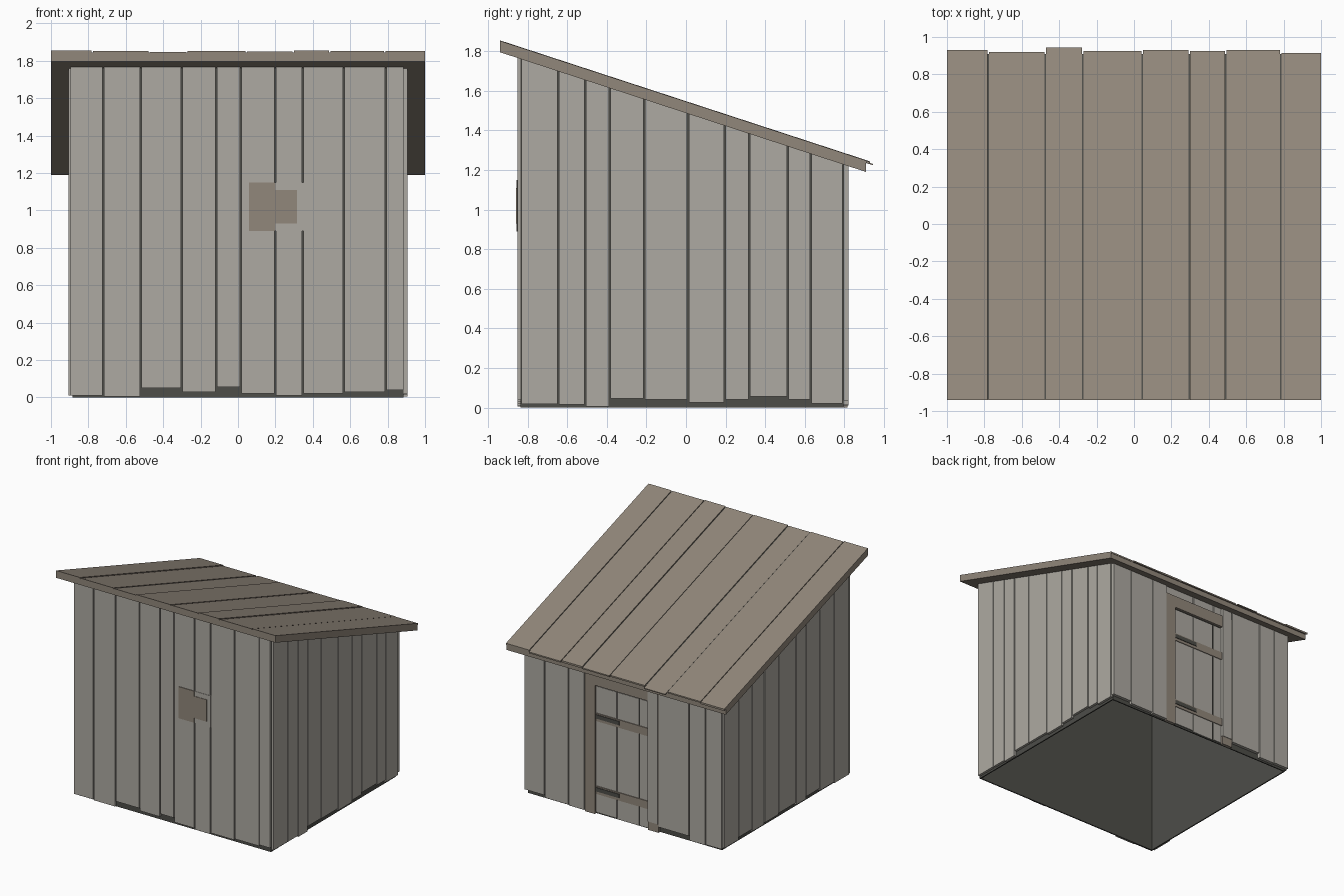
import bpy

cube = bpy.data.objects.get("Cube")
if cube:
    bpy.data.objects.remove(cube, do_unlink=True)


def material(name, rgb):
    m = bpy.data.materials.new(name)
    m.use_nodes = True
    m.diffuse_color = (*rgb, 1)
    m.node_tree.nodes["Principled BSDF"].inputs["Base Color"].default_value = (*rgb, 1)
    return m


GREY = material("weathered grey wood", (0.42, 0.40, 0.36))
BROWN = material("brown wood", (0.285, 0.242, 0.197))
DARK = material("dark grey backing", (0.075, 0.075, 0.066))

GAP = 0.004      # half the slit between two boards


def eave(y):
    """Height of the roof underside at depth y."""
    return 1.488 - 0.327 * y


def above(offset):
    return lambda y: eave(y) + offset


def block(name, x, y, bottom, top, mat):
    """Box whose bottom and top are heights or functions of y."""
    def height(h, v):
        return h(v) if callable(h) else h
    verts = [(px, py, height(h, py)) for h in (bottom, top)
             for px, py in ((x[0], y[0]), (x[1], y[0]), (x[1], y[1]), (x[0], y[1]))]
    faces = [(3, 2, 1, 0), (4, 5, 6, 7)]
    faces += [(i, (i + 1) % 4, (i + 1) % 4 + 4, i + 4) for i in range(4)]
    mesh = bpy.data.meshes.new(name)
    mesh.from_pydata(verts, [], faces)
    mesh.materials.append(mat)
    obj = bpy.data.objects.new(name, mesh)
    bpy.context.collection.objects.link(obj)
    return obj


def boards(name, seams, bottoms, place):
    """Row of upright boards between seams; place gives the x and y spans."""
    for a, b, z in zip(seams, seams[1:], bottoms):
        x, y = place((a + GAP, b - GAP))
        block(name, x, y, z, eave, GREY)


# Dark inner walls, open at the bottom
for name, y in (("front_backing", (-0.835, -0.825)), ("back_backing", (0.785, 0.795))):
    block(name, (-0.885, 0.885), y, 0, eave, DARK)
for name, x in (("left_backing", (0.875, 0.885)), ("right_backing", (-0.885, -0.875))):
    block(name, x, (-0.825, 0.785), 0, eave, DARK)

# Front boards
boards("front_board",
       [-0.9, -0.72, -0.52, -0.3, -0.115, 0.015, 0.2, 0.345, 0.565, 0.79, 0.89],
       [0.01, 0.005, 0.05, 0.03, 0.055, 0.02, 0.01, 0.02, 0.03, 0.04],
       lambda s: (s, (-0.852, -0.835)))

# Side boards
boards("left_side_board",
       [-0.835, -0.645, -0.51, -0.385, -0.21, 0.01, 0.195, 0.32, 0.515, 0.63, 0.795],
       [0.018, 0.016, 0.005, 0.045, 0.042, 0.025, 0.04, 0.055, 0.04, 0.02],
       lambda s: ((0.885, 0.905), s))
boards("right_side_board",
       [-0.835, -0.636, -0.45, -0.275, -0.14, 0.085, 0.27, 0.43, 0.606, 0.795],
       [0.01, 0.02, 0.04, 0.02, 0.04, 0.03, 0.02, 0.04, 0.02],
       lambda s: ((-0.905, -0.885), s))

# Back boards on both sides of the door
back = (0.795, 0.82)
boards("back_board", [0.35, 0.496, 0.716, 0.9], [0.01, 0.015, 0.035], lambda s: (s, back))
boards("back_board", [-0.9, -0.753, -0.6, -0.32, -0.22], [0.02, 0.015, 0.05, 0.07],
       lambda s: (s, back))

# Short boards over the door
for a, b in ((-0.22, -0.14), (-0.14, 0.065), (0.065, 0.35)):
    block("over_door_board", (a + GAP, b - GAP), (0.795, 0.806), 1.15, eave, GREY)

# Door frame
frame = (0.795, 0.816)
block("door_post_left", (0.26, 0.35), frame, 0, 1.16, BROWN)
block("door_post_right", (-0.32, -0.225), frame, 0, 1.16, BROWN)
block("door_header", (-0.225, 0.26), frame, 1.06, 1.16, BROWN)

# Door boards, battens and strap hinges
for a, b, z in ((-0.225, -0.138, 0.01), (-0.138, 0.065, 0.005), (0.065, 0.26, 0.015)):
    block("door_board", (a + GAP, b - GAP), (0.795, 0.803), z, 1.05, GREY)
for z in (0.2, 0.8):
    block("door_batten", (-0.225, 0.255), (0.8, 0.809), z - 0.035, z + 0.03, BROWN)
    block("door_hinge", (0.04, 0.255), (0.808, 0.814), z - 0.012, z + 0.02, DARK)

# Patched hatch on the front
block("hatch_plate", (0.06, 0.2), (-0.857, -0.85), 0.89, 1.15, BROWN)
block("hatch_panel", (0.2, 0.35), (-0.855, -0.85), 0.89, 1.15, GREY)
block("hatch_latch", (0.2, 0.315), (-0.859, -0.85), 0.93, 1.11, BROWN)

# Roof slab and the boards laid on it
block("roof_slab", (-1, 1), (-0.94, 0.91), eave, above(0.05), BROWN)
seams = [-1, -0.78, -0.475, -0.275, 0.045, 0.295, 0.49, 0.785, 1]
ends = [0.93, 0.92, 0.945, 0.925, 0.93, 0.925, 0.93, 0.915]
lifts = [0.06, 0.056, 0.052, 0.057, 0.055, 0.06, 0.056, 0.058]
for a, b, end, lift in zip(seams, seams[1:], ends, lifts):
    left = a if a == -1 else a + GAP
    right = b if b == 1 else b - GAP
    block("roof_board", (left, right), (-0.94, end), above(0.045), above(lift), BROWN)
# Dark lining in the slits between roof boards
for s in seams[1:-1]:
    block("roof_slit", (s - GAP, s + GAP), (-0.935, 0.905), above(0.045), above(0.051), DARK)
